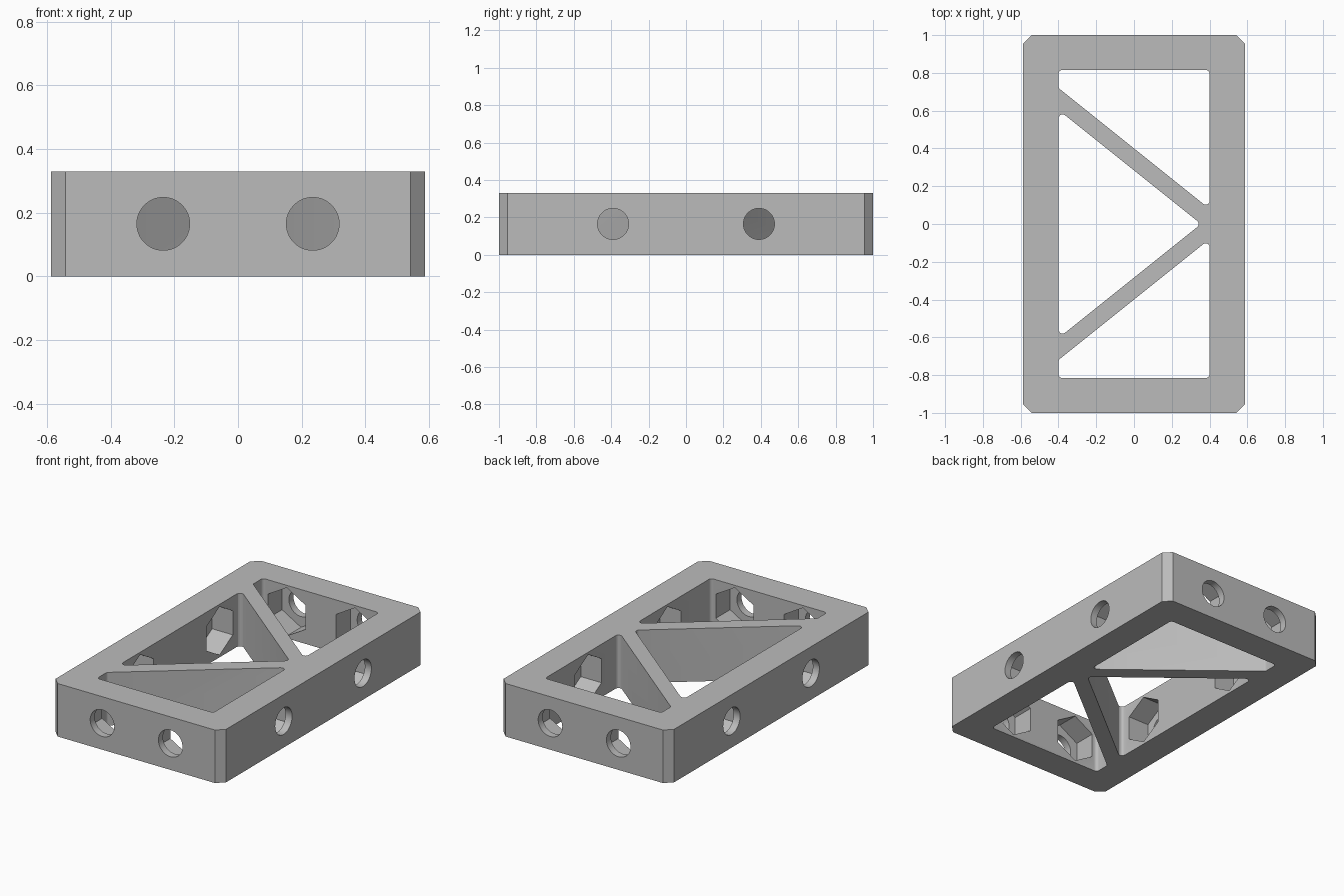
import bpy, bmesh
from math import pi, tan, cos, sin
from mathutils import Vector, Matrix

W, L, H = 0.5875, 1.0, 0.33         # half width, half length, height
IX, IY = 0.40, 0.815                # half size of the inner window
HOLE_R, HEX_R, SKIN = 0.083, 0.15, 0.045

cube = bpy.data.objects.get("Cube")
if cube:
    bpy.data.objects.remove(cube, do_unlink=True)


def rounded(points, radius, steps=5):
    """Round every corner of a convex 2D outline with a tangent arc."""
    out = []
    for i, p in enumerate(points):
        p = Vector(p)
        a = (Vector(points[i - 1]) - p).normalized()
        b = (Vector(points[(i + 1) % len(points)]) - p).normalized()
        half = a.angle(b) / 2
        centre = p + (a + b).normalized() * radius / sin(half)
        start = p + a * radius / tan(half) - centre
        end = p + b * radius / tan(half) - centre
        sweep = start.angle(end)
        for k in range(steps + 1):
            t = k / steps
            out.append(centre + (start * sin((1 - t) * sweep)
                                 + end * sin(t * sweep)) / sin(sweep))
    return out


def add_prism(bm, outline, z0, z1):
    """Extrude a flat outline upward."""
    face = bm.faces.new([bm.verts.new((x, y, z0)) for x, y in outline])
    top = bmesh.ops.extrude_face_region(bm, geom=[face])["geom"]
    moved = [v for v in top if isinstance(v, bmesh.types.BMVert)]
    bmesh.ops.translate(bm, verts=moved, vec=(0, 0, z1 - z0))


def add_bore(bm, sides, radius, wall_point, outward, near, far):
    """Straight bore along a wall normal, from depth near to depth far."""
    turn = outward.to_track_quat('Z', 'Y').to_matrix().to_4x4()
    spot = wall_point - outward * (near + far) / 2
    # one hexagon corner points straight up
    spin = Matrix.Rotation(pi / 2, 4, 'Z')
    ring = bmesh.ops.create_cone(bm, cap_ends=True, segments=sides, radius1=radius,
                                 radius2=radius, depth=far - near, matrix=spin)
    up = turn.inverted().to_3x3() @ Vector((0, 0, 1))
    best = max(v.co.xy.normalized().dot(up.xy) for v in ring["verts"])
    if best < 0.99:
        bmesh.ops.rotate(bm, verts=ring["verts"], matrix=Matrix.Rotation(pi / 6, 3, 'Z'))
    bmesh.ops.transform(bm, verts=ring["verts"], matrix=Matrix.Translation(spot) @ turn)


def make_object(name, bm):
    bmesh.ops.recalc_face_normals(bm, faces=bm.faces)
    mesh = bpy.data.meshes.new(name)
    bm.to_mesh(mesh)
    bm.free()
    obj = bpy.data.objects.new(name, mesh)
    bpy.context.collection.objects.link(obj)
    return obj


# Solid block with chamfered vertical corners
c = 0.045
block = bmesh.new()
add_prism(block, [(W, c - L), (W, L - c), (W - c, L), (c - W, L),
                  (-W, L - c), (-W, c - L), (c - W, -L), (W - c, -L)], 0, H)
frame = make_object("braced_frame", block)

# Window openings that leave two diagonal braces
windows = bmesh.new()
middle = [(-IX, -0.604), (0.355, 0), (-IX, 0.604)]
end = [(IX, 0.08), (IX, IY), (-IX, IY), (-IX, 0.72)]
add_prism(windows, rounded(middle, 0.022), -0.1, H + 0.1)
add_prism(windows, rounded(end, 0.02), -0.1, H + 0.1)
add_prism(windows, rounded([(x, -y) for x, y in reversed(end)], 0.02), -0.1, H + 0.1)

# Round bolt holes from outside, hexagonal nut pockets from inside
holes, pockets = bmesh.new(), bmesh.new()
for side in (-1, 1):
    for offset in (-1, 1):
        walls = [(Vector((side * W, offset * 0.39, H / 2)), Vector((side, 0, 0)), W - IX),
                 (Vector((offset * 0.235, side * L, H / 2)), Vector((0, side, 0)), L - IY)]
        for point, outward, thick in walls:
            add_bore(holes, 48, HOLE_R, point, outward, -0.05, thick + 0.01)
            add_bore(pockets, 6, HEX_R, point, outward, SKIN, thick + 0.02)

# Cut each group in turn
bpy.context.view_layer.objects.active = frame
for name, bm in (("window_cutter", windows), ("hole_cutter", holes),
                 ("pocket_cutter", pockets)):
    cutter = make_object(name, bm)
    cutter.hide_render = True
    cut = frame.modifiers.new(name, 'BOOLEAN')
    cut.operation, cut.solver, cut.object = 'DIFFERENCE', 'EXACT', cutter
    bpy.ops.object.modifier_apply(modifier=cut.name)
    bpy.data.objects.remove(cutter, do_unlink=True)

# Single grey finish
grey = bpy.data.materials.new("plain_grey")
grey.use_nodes = True
colour = (0.5, 0.5, 0.5, 1)
grey.diffuse_color = colour
grey.node_tree.nodes["Principled BSDF"].inputs["Base Color"].default_value = colour
frame.data.materials.clear()
frame.data.materials.append(grey)

bpy.ops.object.select_all(action='DESELECT')
frame.select_set(True)
bpy.ops.object.shade_smooth_by_angle(angle=pi / 7)
